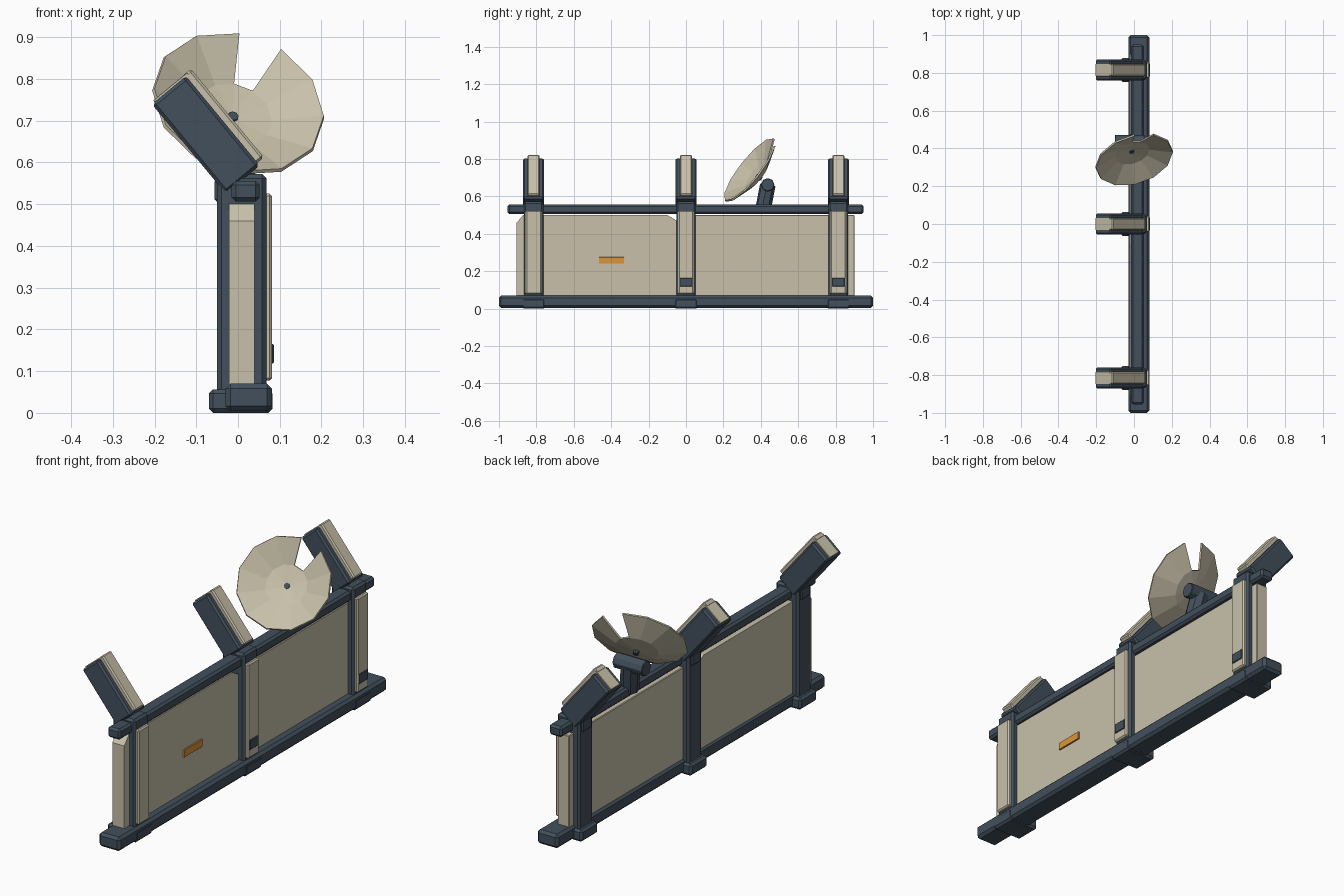
import bpy, bmesh
from math import radians, sin, cos
from mathutils import Matrix, Vector

cube = bpy.data.objects.get("Cube")
if cube:
    bpy.data.objects.remove(cube)


def material(name, rgb):
    m = bpy.data.materials.new(name)
    m.use_nodes = True
    m.diffuse_color = (*rgb, 1)
    m.node_tree.nodes["Principled BSDF"].inputs["Base Color"].default_value = (*rgb, 1)
    return m


SLATE = material("slate frame", (0.055, 0.08, 0.108))
CREAM = material("cream plating", (0.58, 0.53, 0.40))
ORANGE = material("orange marker", (0.72, 0.30, 0.04))


def finish(name, bm, mat, matrix=None, bevel=0):
    if bevel:
        bmesh.ops.bevel(bm, geom=bm.edges[:], offset=bevel, segments=1, affect='EDGES')
    if matrix:
        bm.transform(matrix)
    bmesh.ops.recalc_face_normals(bm, faces=bm.faces[:])
    mesh = bpy.data.meshes.new(name)
    bm.to_mesh(mesh)
    bm.free()
    mesh.materials.append(mat)
    ob = bpy.data.objects.new(name, mesh)
    bpy.context.collection.objects.link(ob)
    return ob


def box(name, x, y, z, mat, bevel=0.008, matrix=None):
    """Box from three (low, high) ranges."""
    bm = bmesh.new()
    bmesh.ops.create_cube(bm, size=1)
    for v in bm.verts:
        v.co = [r[0] if c < 0 else r[1] for c, r in zip(v.co, (x, y, z))]
    return finish(name, bm, mat, matrix, bevel)


def slab(name, profile, x, mat, bevel=0):
    """Outline in y, z extruded along x."""
    bm = bmesh.new()
    face = bm.faces.new([bm.verts.new((x[0], y, z)) for y, z in profile])
    ext = bmesh.ops.extrude_face_region(bm, geom=[face])["geom"]
    moved = [g for g in ext if isinstance(g, bmesh.types.BMVert)]
    bmesh.ops.translate(bm, verts=moved, vec=(x[1] - x[0], 0, 0))
    return finish(name, bm, mat, None, bevel)


def rod(name, start, end, radius, sides, mat, bevel=0):
    a, b = Vector(start), Vector(end)
    bm = bmesh.new()
    bmesh.ops.create_cone(bm, cap_ends=True, segments=sides, radius1=radius,
                          radius2=radius, depth=(b - a).length)
    turn = (b - a).to_track_quat('Z', 'Y').to_matrix().to_4x4()
    return finish(name, bm, mat, Matrix.Translation((a + b) / 2) @ turn, bevel)


# Long rails
box("bottom_rail", (-0.03, 0.081), (-1, 1), (0.004, 0.07), SLATE, 0.012)
box("top_rail", (-0.015, 0.052), (-0.955, 0.95), (0.506, 0.556), SLATE, 0.01)

# Wall panels, the front one with clipped top corners
slab("front_panel", [(-0.905, 0.06), (-0.04, 0.06), (-0.04, 0.465), (-0.1, 0.5),
                     (-0.87, 0.5), (-0.905, 0.46)], (-0.022, 0.04), CREAM)
box("rear_panel", (-0.02, 0.04), (0.04, 0.9), (0.06, 0.5), CREAM, 0.003)
box("orange_marker", (0.036, 0.047), (-0.466, -0.331), (0.24, 0.275), ORANGE, 0.001)

# Posts with feet, plating and leaning arms
lean = Matrix.Translation((-0.077, 0, 0.666)) @ Matrix.Rotation(radians(-39.5), 4, 'Y')
for label, y in (("front", -0.815), ("middle", 0.0), ("rear", 0.815)):
    def span(half):
        return (y - half, y + half)

    box(label + "_foot", (-0.07, 0.083), span(0.063), (0, 0.056), SLATE, 0.01)
    box(label + "_post", (-0.05, 0.068), span(0.052), (0.03, 0.572), SLATE, 0.01)
    box(label + "_arm_bracket", (-0.056, 0.02), span(0.035), (0.505, 0.56), SLATE, 0.006)
    box(label + "_post_plate", (0.06, 0.082), span(0.042), (0.078, 0.525), CREAM, 0.006)
    box(label + "_arm", (-0.053, 0.053), span(0.056), (-0.139, 0.139), SLATE, 0.008, lean)
    box(label + "_arm_plate", (0.045, 0.073), span(0.033), (-0.13, 0.145), CREAM, 0.006, lean)
    box(label + "_arm_end_plate", (-0.045, 0.06), span(0.033), (0.136, 0.144), CREAM, 0.001, lean)
    if y >= 0:
        box(label + "_post_latch", (0.078, 0.086), span(0.034), (0.118, 0.165), SLATE, 0.003)

# Dish: twelve sides, one outer segment missing
tilt = Matrix.Rotation(radians(52), 4, 'X') @ Matrix.Rotation(radians(14.5), 4, 'Y')
aim = Matrix.Translation((-0.016, 0.394, 0.7)) @ tilt
bm = bmesh.new()
hub = bm.verts.new((0, 0, 0.004))
rings = []
for r, h in ((0.096, 0.016), (0.213, 0.066)):
    rings.append([bm.verts.new((r * cos(radians(a)), r * sin(radians(a)), h))
                  for a in range(0, 360, 30)])
inner, outer = rings
for i in range(12):
    j = (i + 1) % 12
    bm.faces.new((hub, inner[i], inner[j]))
    if i != 2:
        bm.faces.new((inner[i], outer[i], outer[j], inner[j]))
dish = finish("dish", bm, CREAM, aim)
shell = dish.modifiers.new("thickness", 'SOLIDIFY')
shell.thickness = 0.009
shell.offset = -1

# Dish feed and mount
rod("dish_feed", aim @ Vector((0, 0, -0.01)), aim @ Vector((0, 0, 0.02)), 0.013, 8, SLATE)
rod("dish_barrel", (-0.1, 0.437, 0.662), (0.055, 0.437, 0.662), 0.036, 8, SLATE, 0.003)
rod("dish_stem", (0.005, 0.412, 0.53), (-0.015, 0.437, 0.66), 0.042, 8, SLATE)
